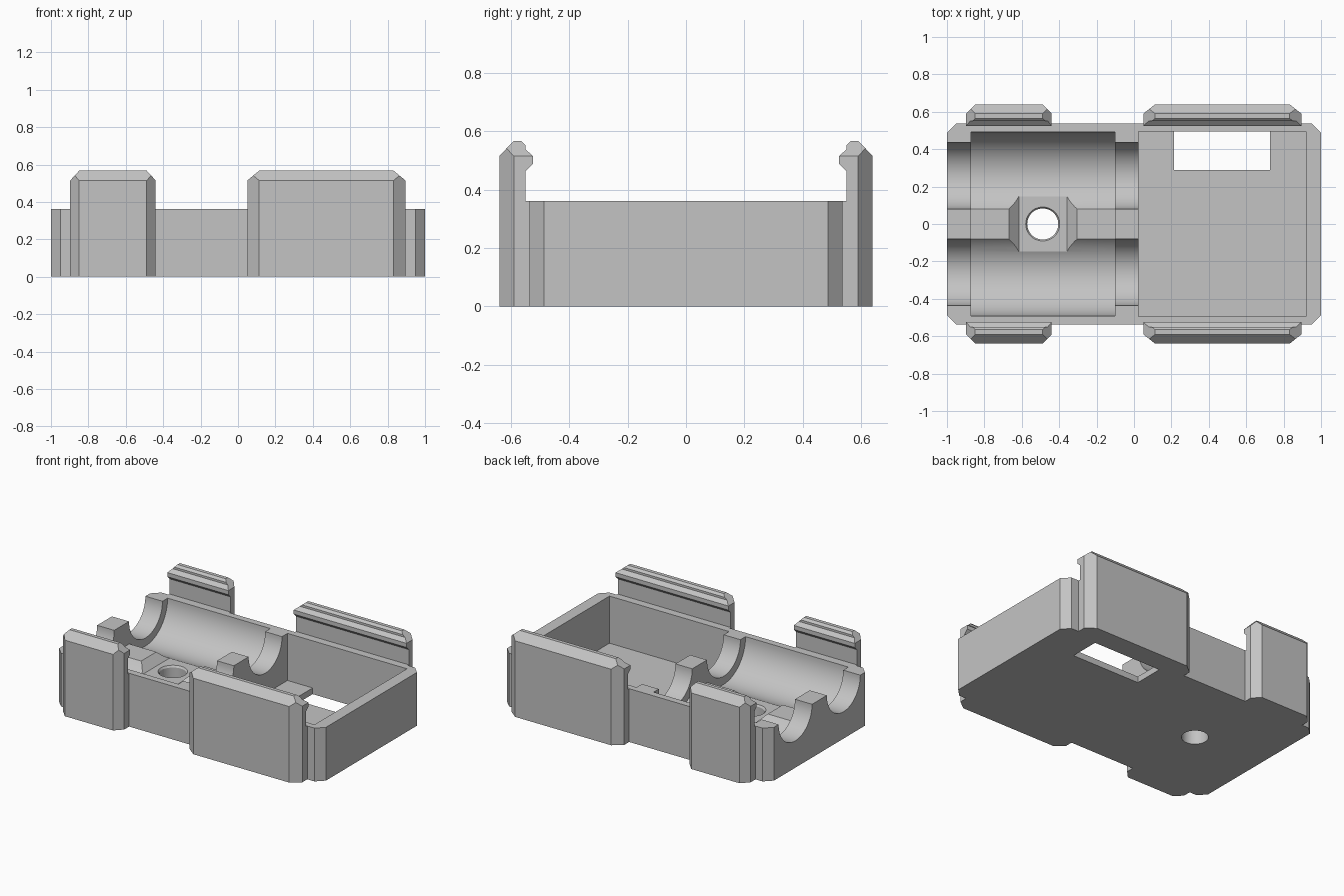
import bpy, bmesh, math
from mathutils import Vector, Matrix

cube = bpy.data.objects.get("Cube")
if cube:
    bpy.data.objects.remove(cube, do_unlink=True)

grey = bpy.data.materials.new("light_grey_plastic")
grey.use_nodes = True
COLOUR = (0.55, 0.55, 0.55, 1)
grey.diffuse_color = COLOUR
grey.node_tree.nodes["Principled BSDF"].inputs["Base Color"].default_value = COLOUR

H = 0.361           # tray height
HALF_Y = 0.537      # tray half width
BORE_Y = 0.258      # offset of the two troughs


def make_object(name, bm):
    bmesh.ops.recalc_face_normals(bm, faces=bm.faces)
    mesh = bpy.data.meshes.new(name)
    bm.to_mesh(mesh)
    bm.free()
    mesh.materials.append(grey)
    obj = bpy.data.objects.new(name, mesh)
    bpy.context.collection.objects.link(obj)
    return obj


def extrude_outline(points, offset):
    """Solid made by sweeping a closed outline along a vector."""
    bm = bmesh.new()
    face = bm.faces.new([bm.verts.new(p) for p in points])
    new = bmesh.ops.extrude_face_region(bm, geom=[face])["geom"]
    bmesh.ops.translate(bm, vec=Vector(offset),
                        verts=[v for v in new if isinstance(v, bmesh.types.BMVert)])
    return bm


def box(x0, x1, y0, y1, z0, z1):
    return extrude_outline([(x0, y0, z0), (x1, y0, z0), (x1, y1, z0), (x0, y1, z0)],
                           (0, 0, z1 - z0))


def trough(x0, x1, y, r):
    bm = bmesh.new()
    m = Matrix.Translation(((x0 + x1) / 2, y, H)) @ Matrix.Rotation(math.pi / 2, 4, 'Y')
    bmesh.ops.create_cone(bm, cap_ends=True, segments=64, radius1=r, radius2=r,
                          depth=x1 - x0, matrix=m)
    return bm


def upright_cone(x, y, z0, z1, r0, r1):
    bm = bmesh.new()
    bmesh.ops.create_cone(bm, cap_ends=True, segments=48, radius1=r0, radius2=r1,
                          depth=z1 - z0, matrix=Matrix.Translation((x, y, (z0 + z1) / 2)))
    return bm


def activate(obj):
    bpy.ops.object.select_all(action='DESELECT')
    obj.select_set(True)
    bpy.context.view_layer.objects.active = obj


def cut(obj, bm):
    cutter = make_object("cutter", bm)
    cutter.hide_render = True
    mod = obj.modifiers.new("cut", 'BOOLEAN')
    mod.operation = 'DIFFERENCE'
    mod.solver = 'EXACT'
    mod.object = cutter
    activate(obj)
    bpy.ops.object.modifier_apply(modifier=mod.name)
    bpy.data.objects.remove(cutter, do_unlink=True)


# Tray block with chamfered upright corners
a, b = 1.0 - 0.05, HALF_Y - 0.05
outline = [(-1, -b, 0), (-a, -HALF_Y, 0), (a, -HALF_Y, 0), (1, -b, 0),
           (1, b, 0), (a, HALF_Y, 0), (-a, HALF_Y, 0), (-1, b, 0)]
tray = make_object("tray", extrude_outline(outline, (0, 0, H)))

# Rectangular pocket and the window in its floor
cut(tray, box(0.024, 0.92, -0.495, 0.495, 0.042, 0.6))
cut(tray, box(0.213, 0.727, 0.29, 0.495, -0.1, 0.2))

# Twin troughs: wide in the middle, narrow at both ends
for side in (-1, 1):
    cut(tray, trough(-1.1, 0.1, side * BORE_Y, 0.179))
    cut(tray, trough(-0.872, -0.102, side * BORE_Y, 0.234))

# Lowered ridge between the troughs, then a recess with sloped ends
cut(tray, box(-0.872, -0.102, -0.15, 0.15, 0.208, 0.6))
recess = [(-0.616, -0.2, 0.155), (-0.358, -0.2, 0.155),
          (-0.263, -0.2, 0.25), (-0.711, -0.2, 0.25)]
cut(tray, extrude_outline(recess, (0, 0.4, 0)))

# Screw hole with an eased rim
cut(tray, upright_cone(-0.488, 0, -0.1, 0.3, 0.083, 0.083))
cut(tray, upright_cone(-0.488, 0, 0.140, 0.170, 0.081, 0.101))

activate(tray)
bpy.ops.object.shade_smooth_by_angle(angle=math.radians(25))

# Snap clip cross-section (y, z): foot, stem, hook, chamfered top
CLIP = [(0.52, 0), (0.64, 0), (0.64, 0.515), (0.59, 0.567), (0.565, 0.567),
        (0.55, 0.552), (0.55, 0.538), (0.525, 0.515), (0.525, 0.487),
        (0.55, 0.463), (0.55, 0.36), (0.52, 0.36)]


def snap_clip(name, x0, x1, chamfer, side):
    bm = extrude_outline([(x0, y, z) for y, z in CLIP], (x1 - x0, 0, 0))
    # Chamfer both ends on the outer corner and along the top
    for x, d in ((x0, -1), (x1, 1)):
        for point, normal in (((x, 0.59, 0), (d * 0.05, chamfer, 0)),
                              ((x, 0, 0.515), (d * 0.052, 0, chamfer))):
            bmesh.ops.bisect_plane(bm, geom=bm.verts[:] + bm.edges[:] + bm.faces[:],
                                   dist=1e-5, plane_co=point,
                                   plane_no=Vector(normal).normalized(), clear_outer=True)
            bmesh.ops.holes_fill(bm, edges=[e for e in bm.edges if e.is_boundary], sides=0)
    bmesh.ops.scale(bm, vec=(1, side, 1), verts=bm.verts)
    make_object(name, bm)


for side, place in ((-1, "front"), (1, "back")):
    snap_clip(place + "_short_clip", -0.897, -0.44, 0.048, side)
    snap_clip(place + "_long_clip", 0.05, 0.895, 0.063, side)
